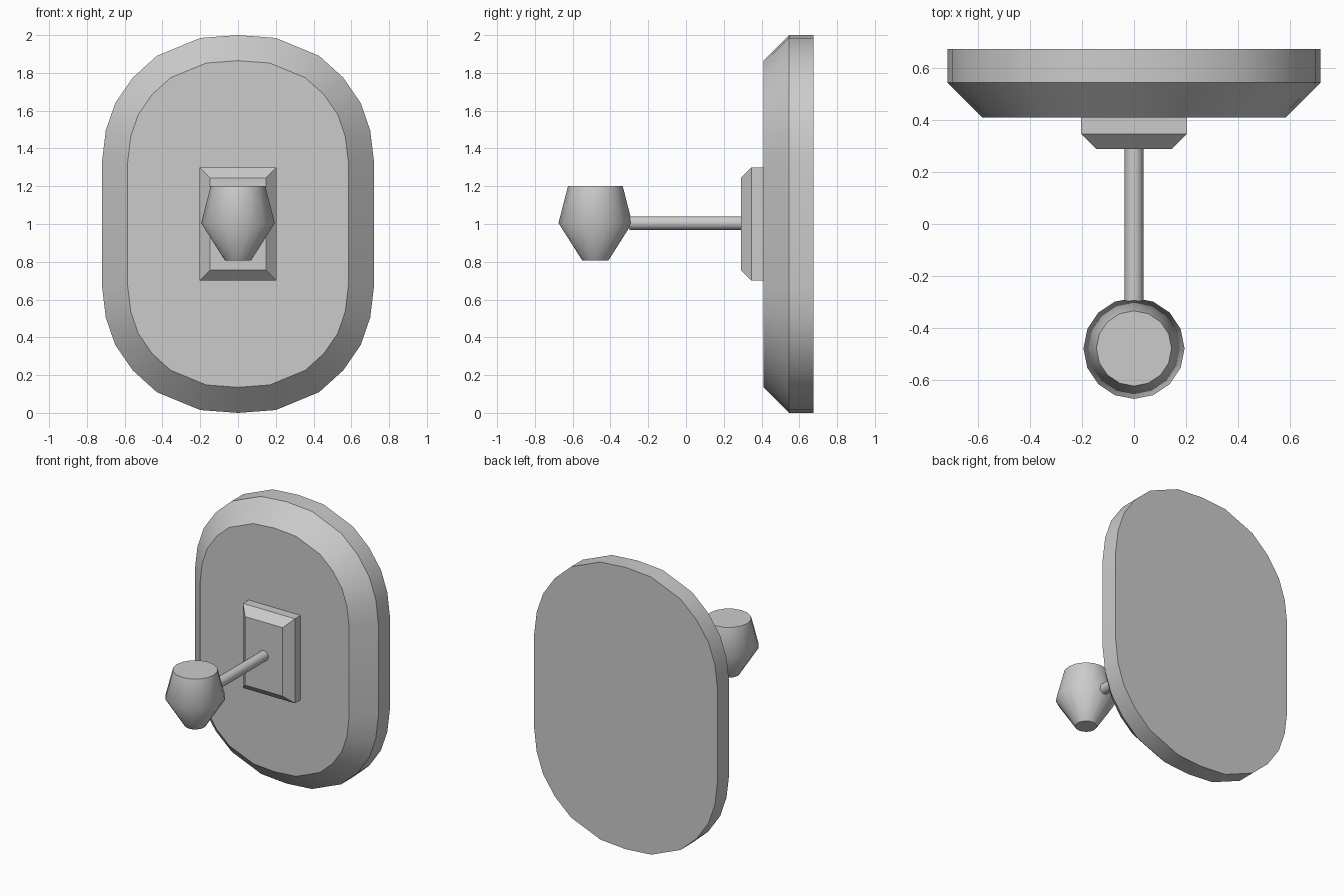
import bpy, bmesh, math
from mathutils import Vector

if "Cube" in bpy.data.objects:
    bpy.data.objects.remove(bpy.data.objects["Cube"])


def finish(name, bm, angle):
    bmesh.ops.recalc_face_normals(bm, faces=bm.faces)
    me = bpy.data.meshes.new(name)
    bm.to_mesh(me)
    bm.free()
    ob = bpy.data.objects.new(name, me)
    bpy.context.collection.objects.link(ob)
    bpy.ops.object.select_all(action='DESELECT')
    ob.select_set(True)
    bpy.context.view_layer.objects.active = ob
    bpy.ops.object.shade_smooth_by_angle(angle=math.radians(angle))
    return ob


def chamfered_plate(name, outline, back, front, chamfer):
    """Extrude an x/z outline toward -y, with a 45 degree front chamfer."""
    bm = bmesh.new()
    n = len(outline)
    shoulder = front + chamfer
    rings = [[bm.verts.new((x, y, z)) for x, z in outline] for y in (back, shoulder)]
    # mitred inset of the outline for the front face
    inset = []
    for i in range(n):
        a, b, c = (Vector(outline[(i + k) % n]) for k in (-1, 0, 1))
        n1 = Vector((a.y - b.y, b.x - a.x)).normalized()
        n2 = Vector((b.y - c.y, c.x - b.x)).normalized()
        p = b + (n1 + n2) * chamfer / (1 + n1.dot(n2))
        inset.append(bm.verts.new((p.x, front, p.y)))
    rings.append(inset)
    for r, s in zip(rings, rings[1:]):
        for i in range(n):
            j = (i + 1) % n
            bm.faces.new((r[i], r[j], s[j], s[i]))
    bm.faces.new(rings[0])
    bm.faces.new(rings[-1])
    return finish(name, bm, 30)


# Wall plate: one rounded quarter, mirrored to a counter-clockwise outline
quarter = [(0.72, 0.33), (0.70, 0.495), (0.65, 0.64), (0.557, 0.775),
           (0.43, 0.89), (0.20, 0.985)]
half = quarter + [(0, 1.0)] + [(-x, z) for x, z in reversed(quarter)]
outline = [(x, 1 + z) for x, z in half] + [(-x, 1 - z) for x, z in half]
chamfered_plate("wall_plate", outline, 0.675, 0.41, 0.135)

# Small rectangular mount
chamfered_plate("mount_plate", [(0.204, 0.70), (0.204, 1.30), (-0.204, 1.30), (-0.204, 0.70)],
                0.415, 0.29, 0.057)


def lathe(name, profile, sides, angle):
    """Closed solid of revolution about z from (radius, z) pairs."""
    bm = bmesh.new()
    rings = [[bm.verts.new((r * math.cos(math.tau * i / sides),
                            r * math.sin(math.tau * i / sides), z))
              for i in range(sides)] for r, z in profile]
    for r, s in zip(rings, rings[1:]):
        for i in range(sides):
            j = (i + 1) % sides
            bm.faces.new((r[i], r[j], s[j], s[i]))
    bm.faces.new(rings[0])
    bm.faces.new(rings[-1])
    return finish(name, bm, angle)


# Arm from mount to knob
arm = lathe("arm", [(0.036, -0.30), (0.036, 0.30)], 16, 35)
arm.location = (0, 0, 1.005)
arm.rotation_euler = (-math.pi / 2, 0, 0)

# Faceted knob at the end of the arm
knob = lathe("knob", [(0.07, 0.808), (0.195, 1.005), (0.145, 1.20)], 16, 50)
knob.location = (0, -0.48, 0)
